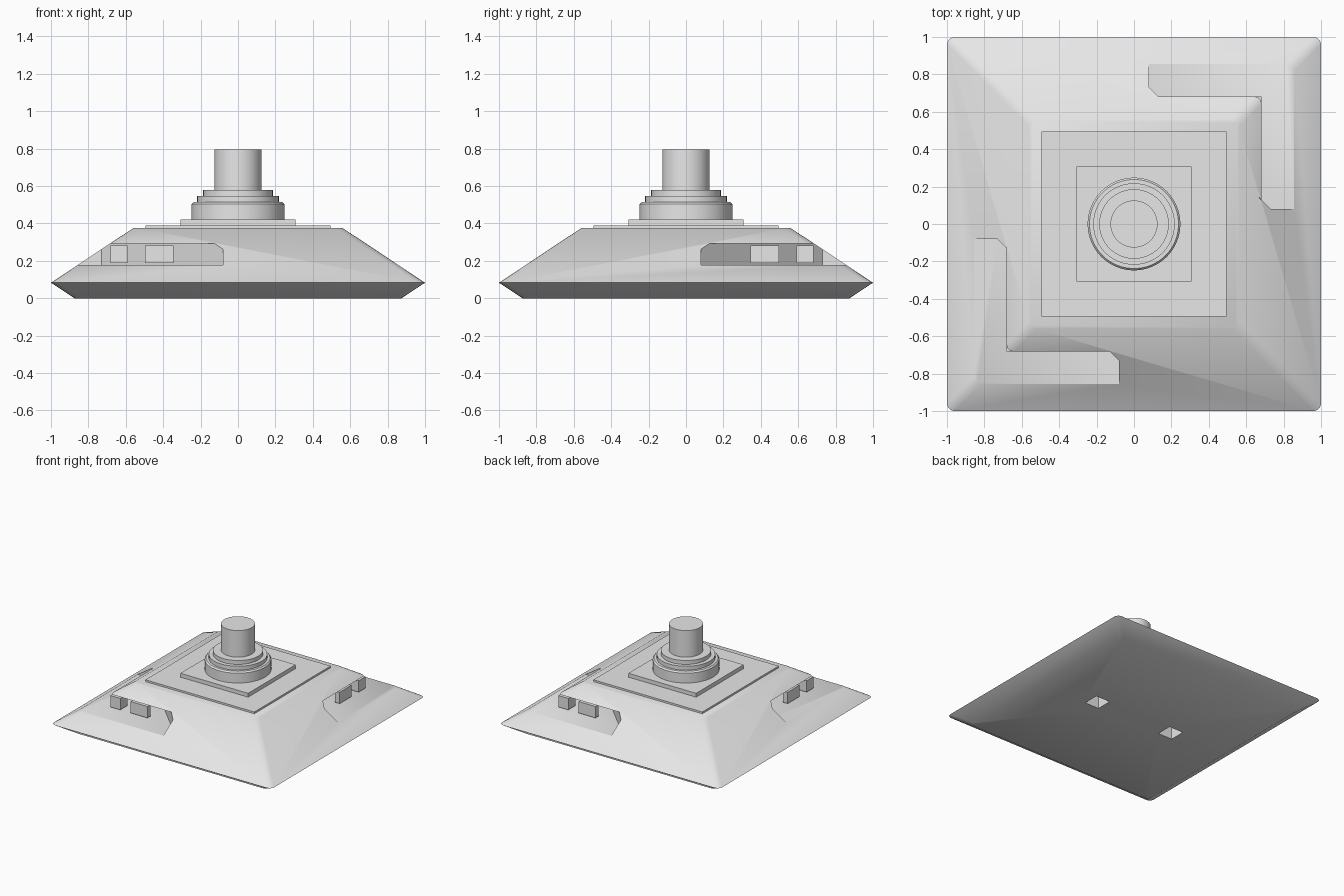
import bpy, bmesh, math
from mathutils import Matrix

if "Cube" in bpy.data.objects:
    bpy.data.objects.remove(bpy.data.objects["Cube"])

grey = bpy.data.materials.new("plain_grey")
grey.diffuse_color = (0.8, 0.8, 0.8, 1)
grey.use_nodes = True
grey.node_tree.nodes["Principled BSDF"].inputs["Base Color"].default_value = grey.diffuse_color


def make(name, bm, smooth=True):
    bmesh.ops.recalc_face_normals(bm, faces=bm.faces[:])
    me = bpy.data.meshes.new(name)
    bm.to_mesh(me)
    bm.free()
    ob = bpy.data.objects.new(name, me)
    bpy.context.collection.objects.link(ob)
    me.materials.append(grey)
    if smooth:
        bpy.ops.object.select_all(action='DESELECT')
        ob.select_set(True)
        bpy.context.view_layer.objects.active = ob
        bpy.ops.object.shade_smooth_by_angle(angle=math.radians(30))
    return ob


def prism(name, pts, z0, z1, turn=0.0):
    """Extrude a plan outline from z0 to z1, turned about the centre."""
    bm = bmesh.new()
    f = bm.faces.new([bm.verts.new((x, y, z0)) for x, y in pts])
    ext = bmesh.ops.extrude_face_region(bm, geom=[f])["geom"]
    top = [v for v in ext if isinstance(v, bmesh.types.BMVert)]
    bmesh.ops.translate(bm, verts=top, vec=(0, 0, z1 - z0))
    bmesh.ops.transform(bm, matrix=Matrix.Rotation(turn, 4, 'Z'), verts=bm.verts[:])
    return make(name, bm, False)


def rect(x0, x1, y0, y1):
    return [(x0, y0), (x1, y0), (x1, y1), (x0, y1)]


def square(h):
    return rect(-h, h, -h, h)


# Sloped base: stacked square outlines with rounded ridges
bm = bmesh.new()
rings = [[bm.verts.new((x, y, z)) for x, y in square(h)]
         for h, z in ((0.875, 0), (1.0, 0.083), (0.56, 0.375))]
for a, b in zip(rings, rings[1:]):
    for i in range(4):
        j = (i + 1) % 4
        bm.faces.new((a[i], a[j], b[j], b[i]))
bm.faces.new(rings[0][::-1])
bm.faces.new(rings[2])
ridges = [e for e in bm.edges
          if abs(e.verts[0].co.z - e.verts[1].co.z) > 0.01]
bmesh.ops.bevel(bm, geom=ridges, offset=0.03, segments=3, profile=0.5,
                affect='EDGES', clamp_overlap=True)
base = make("base", bm, False)

# Corner bays with a diagonal back wall, and two sockets underneath
bay = [(-0.08, -0.73), (-0.08, -1.2), (-1.2, -1.2), (-1.2, -0.08), (-0.73, -0.08)]
cutters = [prism("bay_cutter", bay, 0.179, 0.294, t) for t in (0, math.pi)]
cutters += [prism("socket_cutter", rect(s * 0.36 - 0.065, s * 0.36 + 0.065, -0.065, 0.065),
                  -0.1, 0.15) for s in (-1, 1)]
for c in cutters:
    c.hide_render = True
    c.hide_set(True)
    mod = base.modifiers.new("cut", 'BOOLEAN')
    mod.operation = 'DIFFERENCE'
    mod.solver = 'EXACT'
    mod.object = c
bpy.ops.object.select_all(action='DESELECT')
base.select_set(True)
bpy.context.view_layer.objects.active = base
for m in list(base.modifiers):
    bpy.ops.object.modifier_apply(modifier=m.name)
for c in cutters:
    bpy.data.objects.remove(c, do_unlink=True)
bpy.ops.object.shade_smooth_by_angle(angle=math.radians(30))

# Blocks set along the open edges of each bay
for t in (0, math.pi):
    prism("corner_block", rect(-0.683, -0.592, -0.683, -0.592), 0.188, 0.282, t)
    prism("front_block", rect(-0.497, -0.345, -0.683, -0.64), 0.188, 0.282, t)
    prism("side_block", rect(-0.683, -0.64, -0.497, -0.345), 0.188, 0.282, t)

# Stepped square plates on the flat top
prism("lower_plate", square(0.495), 0.37, 0.39)
prism("upper_plate", square(0.308), 0.385, 0.422)

# Round turned column: collar, two steps and post
profile = [(0, 0.415), (0.248, 0.415), (0.248, 0.503), (0.238, 0.514), (0.218, 0.514),
           (0.218, 0.546), (0.186, 0.546), (0.186, 0.578), (0.126, 0.578),
           (0.126, 0.796), (0, 0.796)]
bm = bmesh.new()
vs = [bm.verts.new((r, 0, z)) for r, z in profile]
es = [bm.edges.new(p) for p in zip(vs, vs[1:])]
bmesh.ops.spin(bm, geom=vs + es, cent=(0, 0, 0), axis=(0, 0, 1),
               angle=2 * math.pi, steps=64)
bmesh.ops.remove_doubles(bm, verts=bm.verts[:], dist=1e-5)
make("column", bm)
